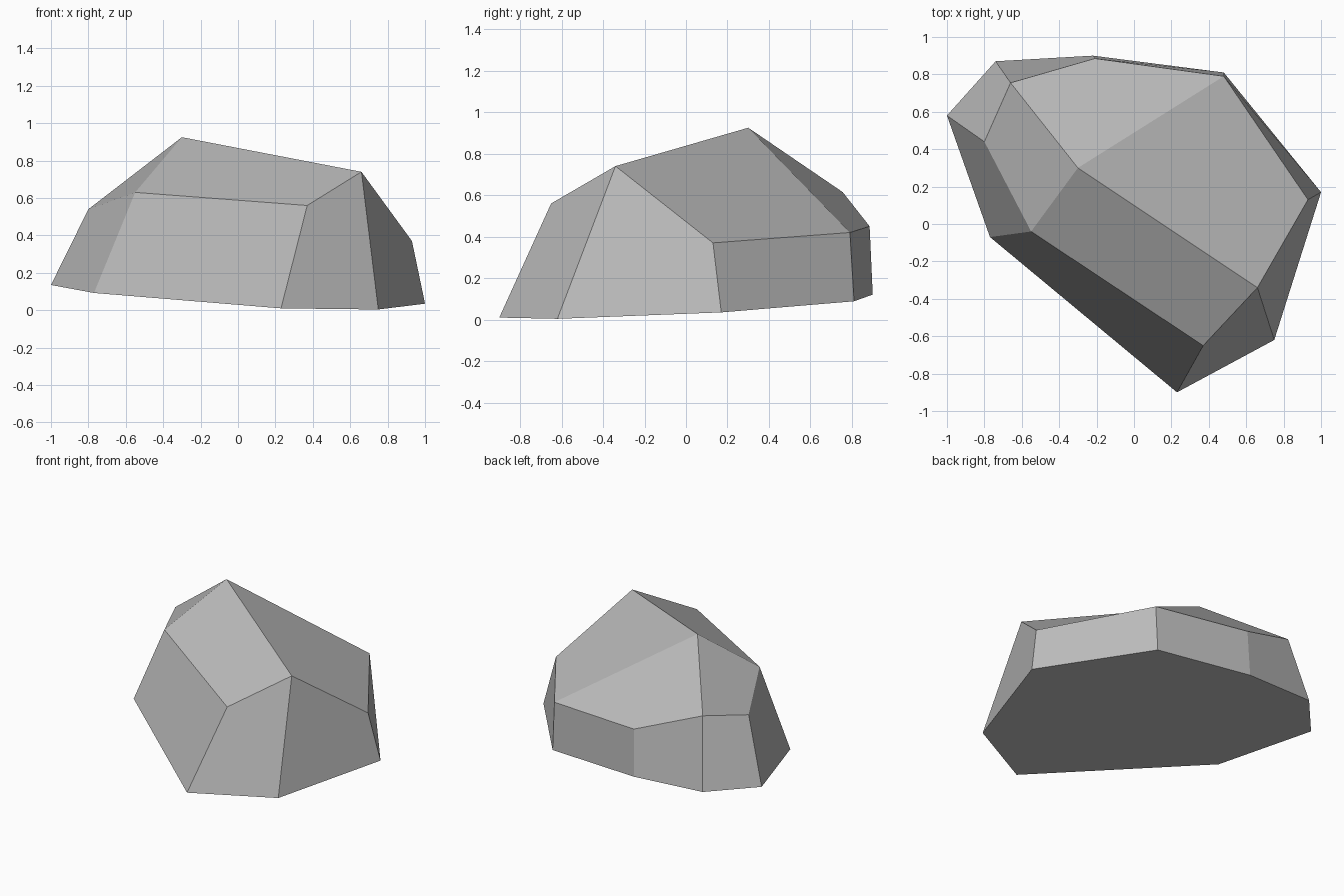
import bpy
import bmesh

cube = bpy.data.objects.get("Cube")
if cube:
    bpy.data.objects.remove(cube, do_unlink=True)

# Stone colour
stone = bpy.data.materials.new("stone grey")
stone.use_nodes = True
grey = (0.5, 0.5, 0.5, 1)
stone.diffuse_color = grey
bsdf = next(n for n in stone.node_tree.nodes if n.type == 'BSDF_PRINCIPLED')
bsdf.inputs["Base Color"].default_value = grey
bsdf.inputs["Roughness"].default_value = 0.9

# Outline of the slightly tilted base, counter-clockwise from the front
base_outline = [(0.23, -0.9), (0.75, -0.62), (1, 0.17), (0.48, 0.81),
                (-0.22, 0.9), (-0.74, 0.87), (-1, 0.58), (-0.77, -0.07)]

# Shoulder above each base corner, and the peak
shoulder = [(0.37, -0.65, 0.56), (0.66, -0.34, 0.74), (0.93, 0.13, 0.37),
            (0.48, 0.79, 0.42), (-0.21, 0.885, 0.45), (-0.66, 0.755, 0.615),
            (-0.8, 0.44, 0.54), (-0.55, -0.04, 0.63)]
peak = (-0.3, 0.3, 0.925)


def base_height(x, y):
    return 0.0656 - 0.0394 * x + 0.0517 * y


bm = bmesh.new()
low = [bm.verts.new((x, y, base_height(x, y))) for x, y in base_outline]
high = [bm.verts.new(p) for p in shoulder]
tip = bm.verts.new(peak)
count = len(low)

# Underside and side facets
bm.faces.new(reversed(low))
for i in range(count):
    j = (i + 1) % count
    bm.faces.new((low[i], low[j], high[j], high[i]))

# Four crown facets meeting at the peak
for i in range(1, count, 2):
    bm.faces.new((tip, high[i], high[(i + 1) % count], high[(i + 2) % count]))

bmesh.ops.recalc_face_normals(bm, faces=bm.faces)

# The crown ridges run from the peak to every second shoulder corner
mesh = bpy.data.meshes.new("rock")
bm.to_mesh(mesh)
bm.free()
mesh.materials.append(stone)
rock = bpy.data.objects.new("rock", mesh)
bpy.context.collection.objects.link(rock)
